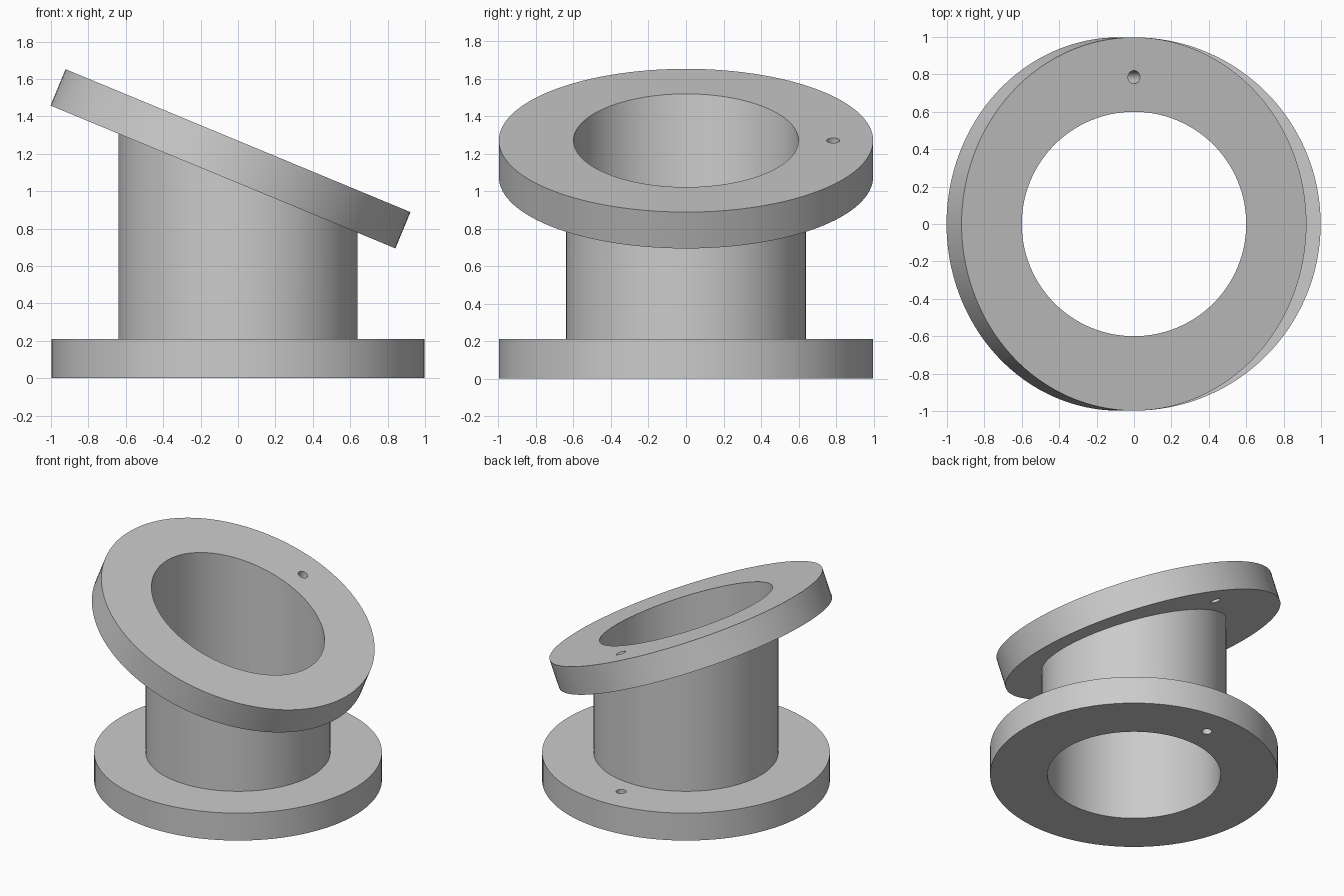
import bpy
import bmesh
from math import cos, sin, tan, pi, radians
from mathutils import Matrix, Vector

if "Cube" in bpy.data.objects:
    bpy.data.objects.remove(bpy.data.objects["Cube"])

SEG = 128
TILT = radians(22.5)
FLANGE_R, PIPE_R, BORE_R = 0.998, 0.64, 0.6
THICK = 0.21
TOP_Z = 1.27            # height of the tilted face on the pipe axis
BOLT_Y, BOLT_R = 0.785, 0.035

steel = bpy.data.materials.new("grey steel")
steel.use_nodes = True
grey = (0.6, 0.6, 0.6, 1)
steel.diffuse_color = grey
steel.node_tree.nodes["Principled BSDF"].inputs["Base Color"].default_value = grey

tilted = Matrix.Translation((0, 0, TOP_Z)) @ Matrix.Rotation(TILT, 4, 'Y')
angles = [2 * pi * i / SEG for i in range(SEG)]


def circle(radius, z, frame=Matrix()):
    """Round edge loop in a flat or tilted frame."""
    return [frame @ Vector((radius * cos(a), radius * sin(a), z)) for a in angles]


def mitre(radius, z):
    """Upright cylinder edge cut by the tilted plane that meets the axis at z."""
    return [Vector((radius * cos(a), radius * sin(a), z - radius * cos(a) * tan(TILT)))
            for a in angles]


# Flanged pipe: edge loops run up the outside and back down the bore
loops = [
    circle(FLANGE_R, 0),
    circle(FLANGE_R, THICK),
    circle(PIPE_R, THICK),
    mitre(PIPE_R, TOP_Z - THICK / cos(TILT)),
    circle(FLANGE_R, -THICK, tilted),
    circle(FLANGE_R, 0, tilted),
    mitre(BORE_R, TOP_Z),
    circle(BORE_R, 0),
]
bm = bmesh.new()
rings = [[bm.verts.new(p) for p in loop] for loop in loops]
for k, low in enumerate(rings):
    high = rings[(k + 1) % len(rings)]
    for i in range(SEG):
        j = (i + 1) % SEG
        bm.faces.new((low[i], low[j], high[j], high[i]))
bmesh.ops.recalc_face_normals(bm, faces=bm.faces)
mesh = bpy.data.meshes.new("flanged_pipe")
bm.to_mesh(mesh)
bm.free()
mesh.materials.append(steel)
pipe = bpy.data.objects.new("flanged_pipe", mesh)
bpy.context.collection.objects.link(pipe)


# Bolt hole through each flange
def drill(name, matrix):
    bpy.ops.mesh.primitive_cylinder_add(vertices=32, radius=BOLT_R, depth=THICK + 0.1)
    cutter = bpy.context.object
    cutter.name = name
    cutter.matrix_world = matrix
    cutter.hide_render = True
    cutter.data.materials.append(steel)
    bpy.context.view_layer.objects.active = pipe
    mod = pipe.modifiers.new(name, 'BOOLEAN')
    mod.operation = 'DIFFERENCE'
    mod.solver = 'EXACT'
    mod.object = cutter
    bpy.ops.object.modifier_apply(modifier=mod.name)
    bpy.data.objects.remove(cutter)


drill("base_bolt_hole", Matrix.Translation((0, BOLT_Y, THICK / 2)))
drill("top_bolt_hole", tilted @ Matrix.Translation((0, BOLT_Y, -THICK / 2)))

# Smooth walls, crisp rims
bpy.ops.object.select_all(action='DESELECT')
pipe.select_set(True)
bpy.context.view_layer.objects.active = pipe
bpy.ops.object.shade_smooth_by_angle(angle=radians(30))
